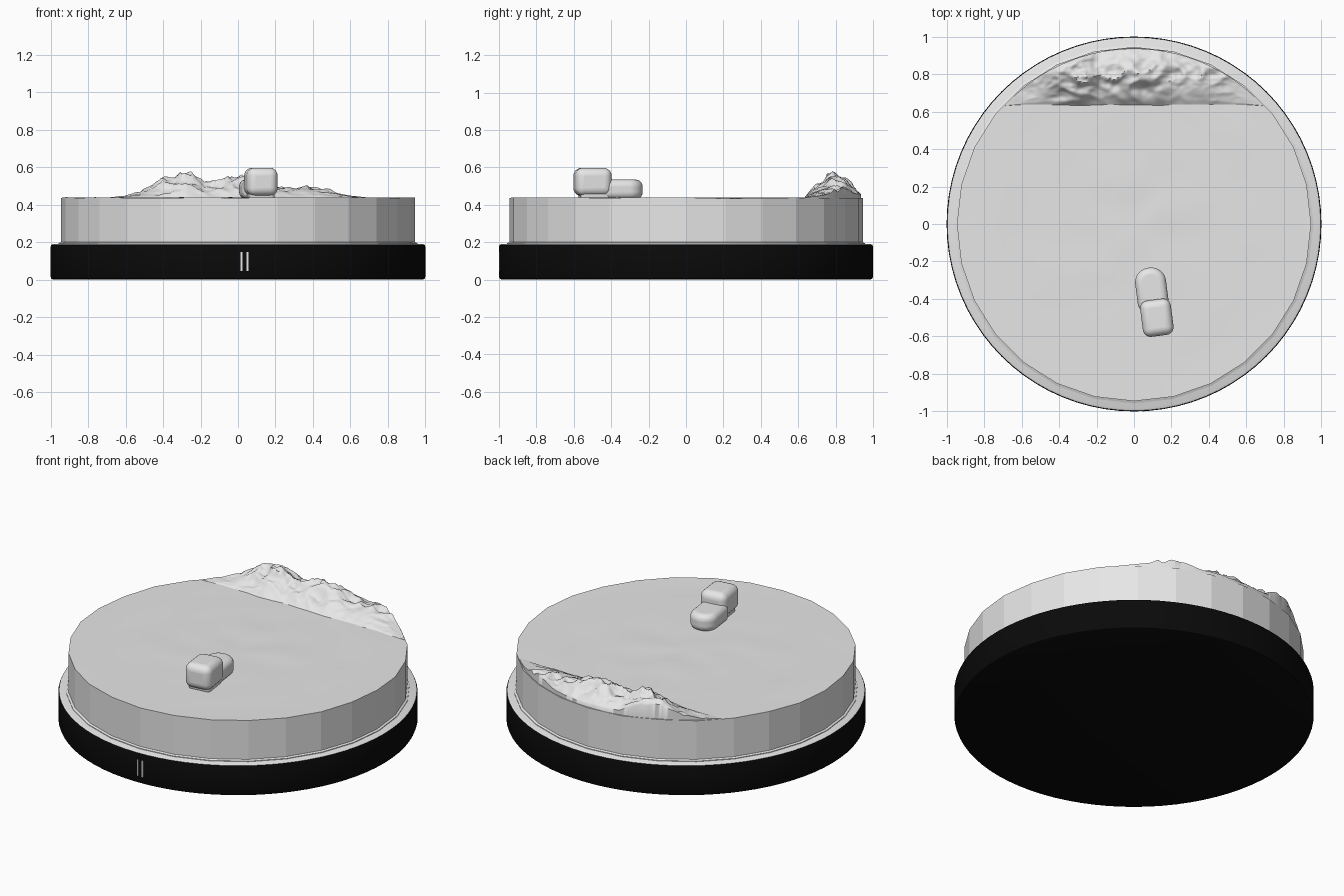
import bpy, bmesh, math
from mathutils import noise, Vector, Matrix

if "Cube" in bpy.data.objects:
    bpy.data.objects.remove(bpy.data.objects["Cube"])

def material(name, c):
    m = bpy.data.materials.new(name)
    m.diffuse_color = (*c, 1)
    m.use_nodes = True
    m.node_tree.nodes["Principled BSDF"].inputs["Base Color"].default_value = m.diffuse_color
    return m

PALE = material("pale grey", (0.8, 0.8, 0.8))
BLACK = material("black", (0.003, 0.003, 0.003))

def finish(name, bm, mats, smooth=None):
    bmesh.ops.recalc_face_normals(bm, faces=bm.faces)
    me = bpy.data.meshes.new(name)
    bm.to_mesh(me)
    bm.free()
    ob = bpy.data.objects.new(name, me)
    bpy.context.collection.objects.link(ob)
    for m in mats:
        me.materials.append(m)
    if smooth is not None:
        bpy.ops.object.select_all(action='DESELECT')
        ob.select_set(True)
        bpy.context.view_layer.objects.active = ob
        bpy.ops.object.shade_smooth_by_angle(angle=math.radians(smooth))
    return ob

def lathe(bm, profile, n, bump=0):
    """Rings of (radius, z) points; the first and last points lie on the axis."""
    rings = []
    for r, z in profile:
        if r == 0:
            rings.append([bm.verts.new((0, 0, z))] * n)
            continue
        ring = []
        for i in range(n):
            a = 2 * math.pi * i / n
            x, y = r * math.cos(a), r * math.sin(a)
            dz = bump * noise.noise(Vector((x * 6, y * 6, 2))) if z > 0.4 else 0
            ring.append(bm.verts.new((x, y, z + dz)))
        rings.append(ring)
    for a, b in zip(rings, rings[1:]):
        for i in range(n):
            j = (i + 1) % n
            vs = list(dict.fromkeys((a[i], a[j], b[j], b[i])))
            bm.faces.new(vs)

def lerp(points, t):
    for (x0, y0), (x1, y1) in zip(points, points[1:]):
        if x0 <= t <= x1:
            return y0 + (y1 - y0) * (t - x0) / (x1 - x0)
    return 0

# Plinth: black side and underside, pale top ledge
bm = bmesh.new()
lathe(bm, [(0, 0), (0.985, 0), (0.996, 0.005), (1, 0.016), (1, 0.176),
           (0.996, 0.186), (0.985, 0.191), (0, 0.191)], 80)
bm.normal_update()
for f in bm.faces:
    if f.calc_center_median().z > 0.187:
        f.material_index = 1
finish("plinth", bm, [BLACK, PALE], 40)

# Ground slab with 28 sides and a faintly uneven top
bm = bmesh.new()
top = [(0.94 * k / 12, 0.437) for k in range(11, 0, -1)]
lathe(bm, [(0, 0.185), (0.957, 0.185), (0.957, 0.195), (0.945, 0.2), (0.945, 0.437)]
      + top + [(0, 0.437)], 28, 0.005)
finish("ground", bm, [PALE], 10)

# Mountain range along the back rim
ridge = [(-0.72, 0), (-0.6, 0.022), (-0.52, 0.036), (-0.46, 0.065), (-0.4, 0.105),
         (-0.34, 0.118), (-0.28, 0.15), (-0.23, 0.125), (-0.18, 0.08), (-0.06, 0.108),
         (0.02, 0.115), (0.12, 0.1), (0.2, 0.07), (0.26, 0.055), (0.38, 0.063),
         (0.5, 0.042), (0.62, 0.018), (0.72, 0)]
section = [(0.63, 0), (0.66, 0.25), (0.7, 0.5), (0.74, 0.72), (0.78, 0.95),
           (0.81, 1), (0.85, 0.85), (0.89, 0.5), (0.94, 0.12)]
bm = bmesh.new()
NX, NY = 130, 30
grid = []
for i in range(NX + 1):
    x = -0.69 + 1.38 * i / NX
    back = math.sqrt(0.936 ** 2 - x * x)
    col = []
    for j in range(NY + 1):
        y = 0.63 + (back - 0.63) * j / NY
        p = Vector((x * 9, y * 13, 0.7))
        crag = abs(noise.noise(p)) * 0.75 + abs(noise.noise(p * 2.3)) * 0.3
        h = lerp(ridge, x) * lerp(section, y) * (1.12 - crag)
        col.append(bm.verts.new((x, y, 0.433 + 0.006 * min(1, j / 4) + h)))
    col.append(bm.verts.new((x, back, 0.41)))
    grid.append(col)
for a, b in zip(grid, grid[1:]):
    for j in range(NY + 1):
        bm.faces.new((a[j], b[j], b[j + 1], a[j + 1]))
finish("mountains", bm, [PALE], 60)

# Small rounded vehicle: tall cab in front, low rounded tail behind
def rounded_box(name, centre, size, edge, tail_edge=0):
    bm = bmesh.new()
    bmesh.ops.create_cube(bm, size=1, matrix=Matrix.Diagonal((*size, 1)))
    if tail_edge:
        es = [e for e in bm.edges if all(v.co.y > 0 for v in e.verts)
              and abs(e.verts[0].co.z - e.verts[1].co.z) > 0.01]
        bmesh.ops.bevel(bm, geom=es, offset=tail_edge, segments=8,
                        profile=0.5, affect='EDGES')
    ob = finish(name, bm, [PALE], 60)
    ob.location = centre
    ob.rotation_euler.z = 0.13
    b = ob.modifiers.new("round", 'BEVEL')
    b.width = edge
    b.segments = 6
    b.limit_method = 'ANGLE'
    b.angle_limit = math.radians(40)
    return ob

rounded_box("vehicle_cab", (0.122, -0.5, 0.522), (0.165, 0.195, 0.15), 0.042)
rounded_box("vehicle_tail", (0.093, -0.345, 0.482), (0.165, 0.225, 0.104), 0.036, 0.078)
rounded_box("vehicle_underside", (0.12, -0.49, 0.455), (0.135, 0.16, 0.06), 0.02)

# Thin pale marks on the front of the plinth
for k, x in enumerate((0.018, 0.05)):
    bm = bmesh.new()
    bmesh.ops.create_cube(bm, size=1, matrix=Matrix.Translation((x, -0.998, 0.097))
                          @ Matrix.Diagonal((0.01, 0.006, 0.1, 1)))
    finish(f"plinth_mark_{k + 1}", bm, [PALE])
